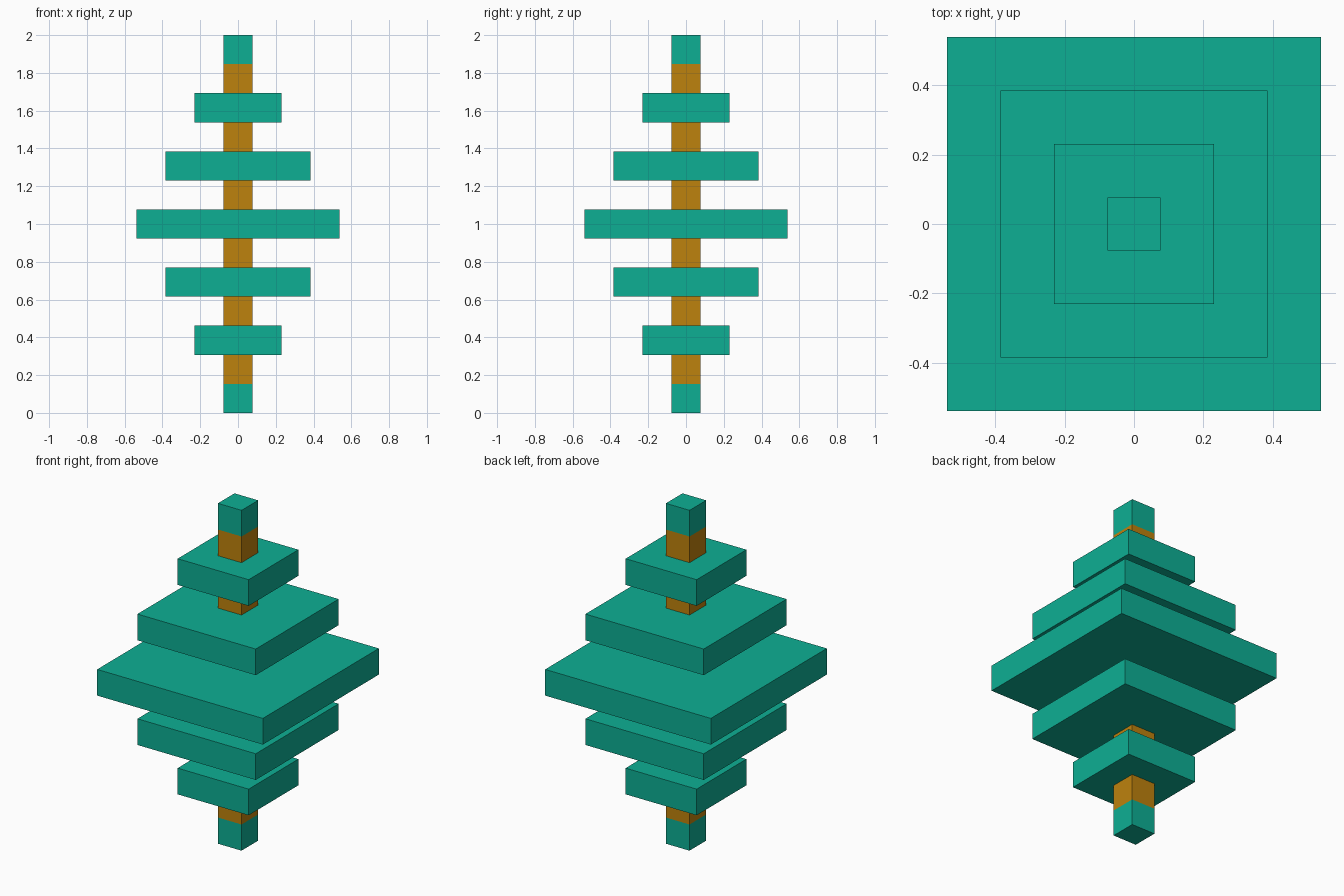
import bpy

cube = bpy.data.objects.get("Cube")
if cube:
    bpy.data.objects.remove(cube, do_unlink=True)

U = 2 / 13  # thickness of one layer; thirteen layers make the full height


def make_material(name, rgb):
    mat = bpy.data.materials.new(name)
    mat.use_nodes = True
    mat.diffuse_color = (*rgb, 1)
    mat.node_tree.nodes["Principled BSDF"].inputs["Base Color"].default_value = (*rgb, 1)
    return mat


teal = make_material("teal", (0.004, 0.428, 0.296))
ochre = make_material("ochre", (0.515, 0.223, 0.004))


def add_layer(name, level, width, mat):
    """Square slab, one layer thick, width given in layer units."""
    bpy.ops.mesh.primitive_cube_add(size=1, location=(0, 0, (level + 0.5) * U))
    slab = bpy.context.object
    slab.name = name
    slab.scale = (width * U, width * U, U)
    bpy.ops.object.transform_apply(location=False, rotation=False, scale=True)
    slab.data.materials.append(mat)


# Teal slabs on the even layers, widening to the middle and narrowing again
slabs = [("bottom_cap", 1), ("lower_small_plate", 3), ("lower_medium_plate", 5),
         ("middle_large_plate", 7), ("upper_medium_plate", 5),
         ("upper_small_plate", 3), ("top_cap", 1)]
for i, (name, width) in enumerate(slabs):
    add_layer(name, 2 * i, width, teal)

# Ochre post segments between the slabs
for i in range(len(slabs) - 1):
    add_layer(f"post_segment_{i + 1}", 2 * i + 1, 1, ochre)
